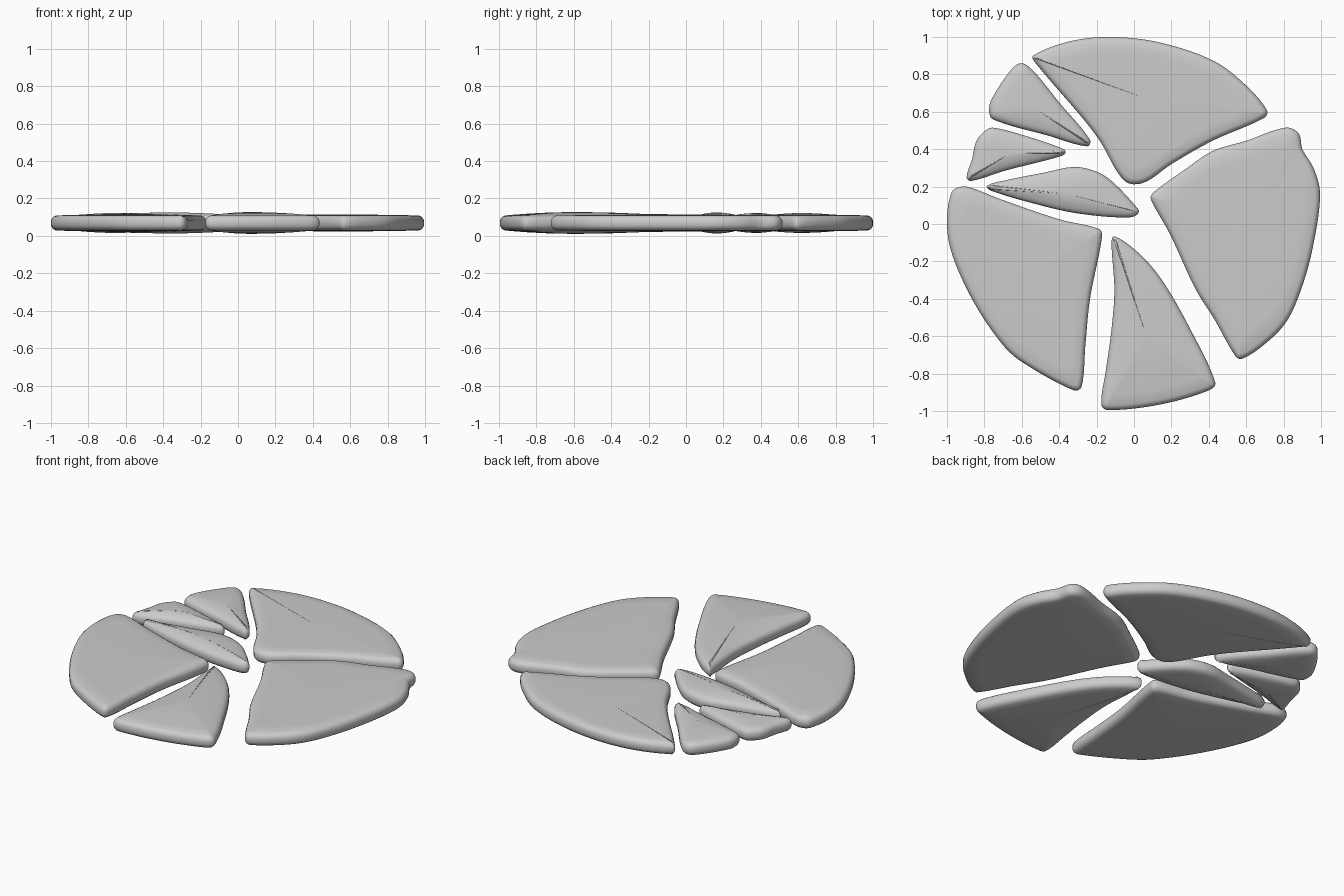
import bpy, bmesh
from mathutils import Vector

if "Cube" in bpy.data.objects:
    bpy.data.objects.remove(bpy.data.objects["Cube"])

MID = 0.069   # height of the middle plane of every slab


def smooth_outline(points):
    """Closed rounded curve through the points (Hermite, unit tangents)."""
    p = [Vector(q) for q in points]
    n = len(p)
    tan = [(p[(i + 1) % n] - p[i - 1]).normalized() for i in range(n)]
    out = []
    for i in range(n):
        a, b = p[i], p[(i + 1) % n]
        length = (b - a).length
        m0, m1 = tan[i] * length, tan[(i + 1) % n] * length
        steps = max(4, int(length / 0.03))
        for k in range(steps):
            t = k / steps
            out.append(a * (2*t**3 - 3*t**2 + 1) + m0 * (t**3 - 2*t**2 + t)
                       + b * (3*t**2 - 2*t**3) + m1 * (t**3 - t**2))
    area = sum(out[i - 1].cross(out[i]) for i in range(len(out)))
    return out if area > 0 else out[::-1]


def inset(ring, d):
    """Move a counter-clockwise ring inwards by d, then relax it a little."""
    n = len(ring)
    moved = []
    for i in range(n):
        t = (ring[(i + 2) % n] - ring[i - 2]).normalized()
        moved.append(ring[i] + Vector((-t.y, t.x)) * d)
    return [moved[i] * 0.6 + (moved[i - 1] + moved[(i + 1) % n]) * 0.2 for i in range(n)]


def shard(name, points, bulge):
    ring = smooth_outline(points)
    n = len(ring)
    centre = sum(ring, Vector((0, 0))) / n
    # rounded rim, then shrinking rings that form the gentle dome
    levels = [(ring, 0.012)]
    for d, h in ((0.005, 0.025), (0.009, 0.034), (0.012, 0.040)):
        ring = inset(ring, d)
        levels.append((ring, h))
    for s in (0.85, 0.65, 0.4, 0.2):
        levels.append(([centre + (q - centre) * s for q in ring], 0.040 + bulge * (1 - s * s)))
    bm = bmesh.new()
    rows = [[bm.verts.new((q.x, q.y, MID - h)) for q in r] for r, h in reversed(levels)]
    rows += [[bm.verts.new((q.x, q.y, MID + h)) for q in r] for r, h in levels]
    for low, high in zip(rows, rows[1:]):
        for i in range(n):
            j = (i + 1) % n
            bm.faces.new((low[i], low[j], high[j], high[i]))
    for row, sign in ((rows[0], -1), (rows[-1], 1)):
        tip = bm.verts.new((centre.x, centre.y, MID + sign * (0.040 + bulge)))
        for i in range(n):
            bm.faces.new((row[i], row[(i + 1) % n], tip))
    bmesh.ops.recalc_face_normals(bm, faces=bm.faces)
    for f in bm.faces:
        f.smooth = True
    mesh = bpy.data.meshes.new(name)
    bm.to_mesh(mesh)
    bm.free()
    bpy.context.collection.objects.link(bpy.data.objects.new(name, mesh))


# large slabs: nearly flat
shard("back_slab", [(-.54, .90), (-.35, .975), (-.13, 1.0), (.14, .97), (.43, .87), (.6, .74),
                    (.71, .61), (.70, .57), (.42, .445), (.2, .32), (.05, .22), (-.05, .23),
                    (-.18, .44), (-.27, .56), (-.53, .865)], 0.005)
shard("right_slab", [(.09, .15), (.1, .11), (.19, -.05), (.33, -.35), (.43, -.51), (.545, -.71),
                     (.58, -.72), (.69, -.65), (.81, -.53), (.89, -.36), (.955, -.13), (.995, .16),
                     (.96, .3), (.9, .4), (.88, .485), (.81, .515), (.6, .445), (.42, .39),
                     (.27, .29), (.13, .19)], 0.005)
shard("left_slab", [(-.92, .2), (-.975, .17), (-1, 0), (-.97, -.17), (-.85, -.43), (-.69, -.66),
                    (-.58, -.75), (-.32, -.89), (-.28, -.87), (-.26, -.65), (-.235, -.4),
                    (-.17, -.06), (-.19, -.025), (-.4, .025), (-.72, .135), (-.86, .19)], 0.008)
# front wedge and small chips: more domed
shard("front_wedge", [(-.105, -.065), (-.12, -.1), (-.105, -.35), (-.12, -.56), (-.15, -.78),
                      (-.175, -.965), (-.14, -.995), (.14, -.965), (.4, -.89), (.435, -.85),
                      (.3, -.56), (.15, -.3), (.03, -.16)], 0.018)
shard("centre_sliver", [(-.785, .205), (-.77, .18), (-.5, .1), (-.29, .055), (-.03, .035),
                        (.025, .06), (.005, .1), (-.12, .23), (-.2, .28), (-.32, .305),
                        (-.48, .275), (-.68, .235)], 0.016)
shard("lower_chip", [(-.755, .515), (-.8, .495), (-.845, .44), (-.865, .35), (-.895, .25),
                     (-.87, .23), (-.69, .285), (-.4, .36), (-.365, .385), (-.4, .41),
                     (-.56, .465)], 0.013)
shard("upper_chip", [(-.605, .86), (-.54, .82), (-.4, .65), (-.235, .45), (-.25, .415),
                     (-.45, .47), (-.755, .56), (-.775, .61), (-.76, .67), (-.665, .815)], 0.013)
